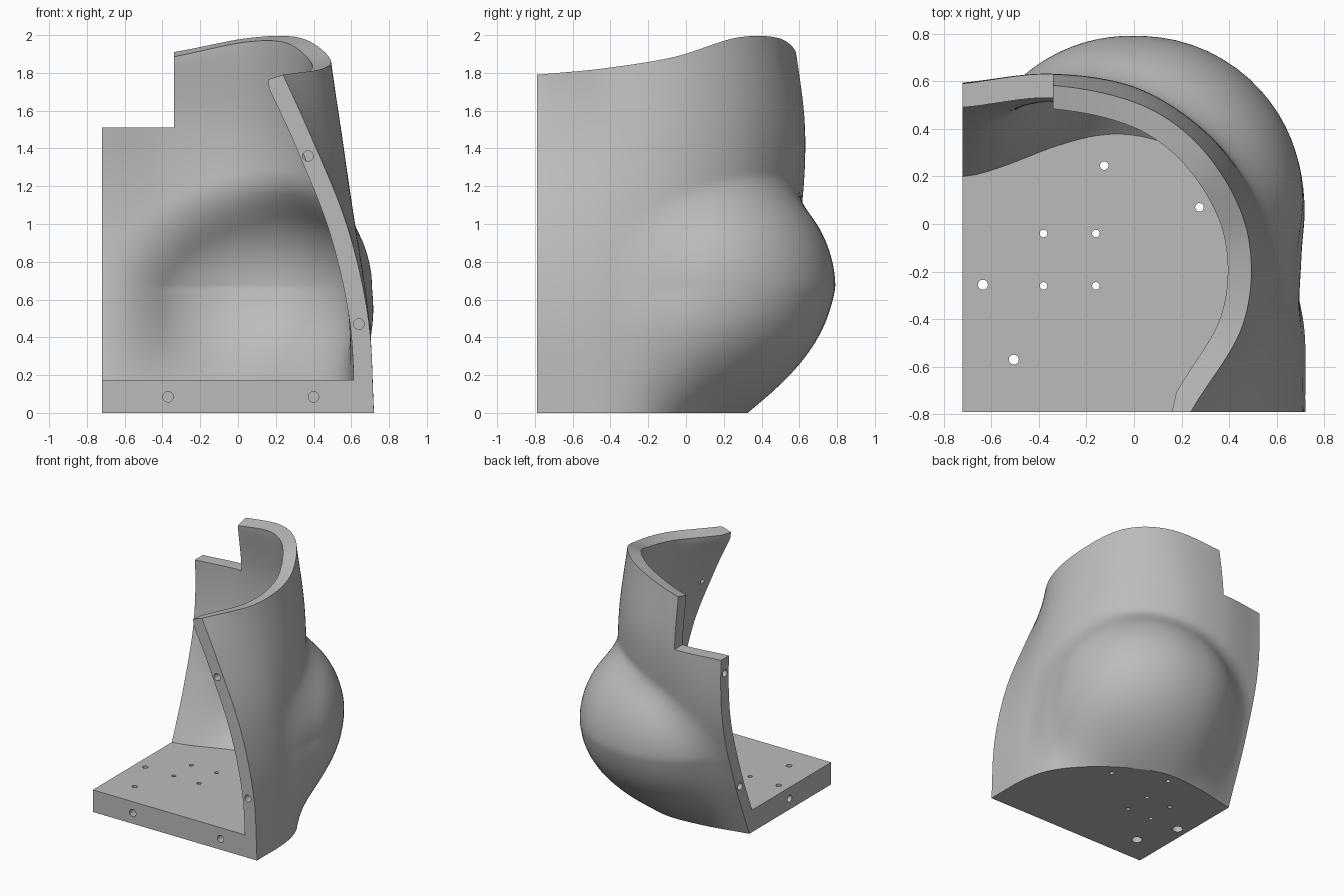
import bpy, bmesh, math
from mathutils import Vector, Matrix

cube = bpy.data.objects.get("Cube")
if cube:
    bpy.data.objects.remove(cube, do_unlink=True)

grey = bpy.data.materials.new("plain grey")
grey.use_nodes = True
grey.diffuse_color = (0.5, 0.5, 0.5, 1)
grey.node_tree.nodes["Principled BSDF"].inputs["Base Color"].default_value = (0.5, 0.5, 0.5, 1)

LEFT, FRONT, WALL, FLOOR = -0.72, -0.79, 0.1, 0.175
COLS, ROWS = 72, 80
NOTCH_X, NOTCH_Z = -0.34, 1.51
NOTCH_COL, NOTCH_ROW = COLS // 6, 60

# Outer wall outlines, one per half unit of height, from side edge round the back to front edge
SECTIONS = [
    [(LEFT, .235), (NOTCH_X, .31), (0, .31), (.345, .134), (.61, -.13), (.71, -.4), (.72, FRONT)],
    [(LEFT, .43), (NOTCH_X, .49), (0, .44), (.38, .25), (.64, -.1), (.69, -.42), (.69, FRONT)],
    [(LEFT, .57), (NOTCH_X, .6), (.02, .53), (.36, .32), (.57, 0), (.62, -.38), (.575, FRONT)],
    [(LEFT, .59), (NOTCH_X, .63), (.04, .56), (.35, .33), (.52, 0), (.53, -.36), (.37, FRONT)],
    [(LEFT, .53), (NOTCH_X, .57), (.06, .485), (.33, .26), (.47, -.08), (.415, -.47), (.14, FRONT)],
]
RIM = [(0, z) for z in (1.86, 1.91, 1.985, 1.985, 1.885, 1.825, 1.79)]
RIM_DROP = 0.025
BULGE, BULGE_R, BULGE_H = Vector((.02, .1, .66)), 0.69, 0.66


def spline(points, t):
    """Smooth curve through evenly spaced points, t from 0 to 1."""
    p = [Vector(q) for q in points]
    p = [2 * p[0] - p[1]] + p + [2 * p[-1] - p[-2]]
    s = t * (len(p) - 3)
    i = min(int(s), len(p) - 4)
    f = s - i
    a, b, c, d = p[i:i + 4]
    return b + f / 2 * ((c - a) + f * ((2 * a - 5 * b + 4 * c - d) + f * (3 * (b - c) + d - a)))


def smooth_max(a, b, k=0.12):
    h = max(k - abs(a - b), 0) / k
    return max(a, b) + h * h * k / 4


def body_point(u, z):
    return spline([spline(s, u) for s in SECTIONS], z / 2)


def wall_point(u, v):
    """Point on the outer wall: round bulge above its middle, easing into the base outline below."""
    split = NOTCH_ROW / ROWS
    if v <= split:
        z = NOTCH_Z * v / split
    else:
        z = NOTCH_Z + (spline(RIM, u).y - NOTCH_Z) * (v - split) / (1 - split)
    flat = body_point(u, z)
    upper = max(z, BULGE.z)
    ray = (body_point(u, upper) if z < upper else flat) - BULGE.xy
    way = ray.normalized()
    ring = BULGE_R * math.sqrt(max(0, 1 - ((upper - BULGE.z) / BULGE_H) ** 2))
    ring *= 1 + 0.05 * max(0, -way.x)
    swell = smooth_max(ray.length, ring) - ray.length
    flat = flat + way * swell * (1 - (1 - min(z / BULGE.z, 1)) ** 2.4)
    return Vector((flat.x, flat.y, z))


def inner_point(r, c):
    """Wall point moved inward by the wall thickness, kept on the cut planes."""
    u, v, e = c / COLS, r / ROWS, 0.004
    p = outer[r][c]
    du = wall_point(min(u + e, 1), v) - wall_point(max(u - e, 0), v)
    dv = wall_point(u, min(v + e, 1)) - wall_point(u, max(v - e, 0))
    q = p + du.cross(dv).normalized() * WALL
    if c in (0, COLS):
        q.x, q.y = (LEFT, q.y) if c == 0 else (q.x, FRONT)
    if c == NOTCH_COL and r >= NOTCH_ROW:
        q.x = NOTCH_X
    if r in (0, ROWS) or (r == NOTCH_ROW and c <= NOTCH_COL):
        q.z = p.z
    q.z -= RIM_DROP * max(0, r - NOTCH_ROW) / (ROWS - NOTCH_ROW)
    return Vector((max(q.x, LEFT), max(q.y, FRONT), q.z))


def add_object(name, bm):
    bmesh.ops.recalc_face_normals(bm, faces=bm.faces)
    mesh = bpy.data.meshes.new(name)
    bm.to_mesh(mesh)
    bm.free()
    mesh.materials.append(grey)
    obj = bpy.data.objects.new(name, mesh)
    bpy.context.collection.objects.link(obj)
    return obj


# Curved wall: two skins without the notched corner, joined along every open edge
outer = [[wall_point(c / COLS, r / ROWS) for c in range(COLS + 1)] for r in range(ROWS + 1)]
inner = [[inner_point(r, c) for c in range(COLS + 1)] for r in range(ROWS + 1)]
bm = bmesh.new()
skins = [[[bm.verts.new(p) for p in row] for row in skin] for skin in (outer, inner)]
for g in skins:
    for r in range(ROWS):
        for c in range(COLS):
            if c >= NOTCH_COL or r < NOTCH_ROW:
                bm.faces.new((g[r][c], g[r][c + 1], g[r + 1][c + 1], g[r + 1][c]))
partner = {a: b for ra, rb in zip(*skins) for a, b in zip(ra, rb)}
for edge in [e for e in bm.edges if e.is_boundary and e.verts[0] in partner]:
    a, b = edge.verts
    bm.faces.new((a, b, partner[b], partner[a]))
for vert in [v for v in bm.verts if not v.link_faces]:
    bm.verts.remove(vert)
wall = add_object("curved_wall", bm)

# Floor plate, reaching halfway into the wall
bm = bmesh.new()
level = round(FLOOR / NOTCH_Z * NOTCH_ROW)
loops = []
for z, r in ((0, 0), (FLOOR, level)):
    outline = [(p + q) / 2 for p, q in zip(outer[r], inner[r])][::3]
    outline.append(Vector((LEFT, FRONT, 0)))
    loops.append([bm.verts.new((p.x, p.y, z)) for p in outline])
low, high = loops
bm.faces.new(low)
bm.faces.new(high)
for i in range(len(low)):
    j = (i + 1) % len(low)
    bm.faces.new((low[i], low[j], high[j], high[i]))
plate = add_object("floor_plate", bm)

# Drilled holes
bm = bmesh.new()


def drill(place, axis, radius, depth):
    turn = Vector(axis).to_track_quat('Z', 'Y').to_matrix().to_4x4()
    bmesh.ops.create_cone(bm, cap_ends=True, segments=20, radius1=radius, radius2=radius,
                          depth=depth * 2, matrix=Matrix.Translation(place) @ turn)


for x in (-.38, -.16):
    for y in (-.26, -.04):
        drill((x, y, 0), (0, 0, 1), .016, .4)
for x, y in ((-.125, .245), (.275, .07)):
    drill((x, y, 0), (0, 0, 1), .018, .25)
for x, y in ((-.635, -.255), (-.505, -.57)):
    drill((x, y, 0), (0, 0, 1), .021, .4)
    drill((x, y, 0), (0, 0, 1), .04, .08)
for x, z in ((-.37, .085), (.4, .085), (.64, .47), (.37, 1.36)):
    drill((x, FRONT, z), (0, 1, 0), .028, .1)
for y, z in ((-.27, .085), (.35, .42), (.54, 1.39)):
    drill((LEFT, y, z), (1, 0, 0), .028, .07)
cutter = add_object("hole_cutter", bm)
cutter.hide_render = True

for obj, solver in ((wall, 'MANIFOLD'), (plate, 'EXACT')):
    cut = obj.modifiers.new("holes", 'BOOLEAN')
    cut.operation = 'DIFFERENCE'
    cut.solver = solver
    cut.use_self = True
    cut.object = cutter
    graph = bpy.context.evaluated_depsgraph_get()
    cut_mesh = bpy.data.meshes.new_from_object(obj.evaluated_get(graph))
    obj.modifiers.clear()
    obj.data = cut_mesh
bpy.data.objects.remove(cutter, do_unlink=True)

# Smooth skin with crisp cut edges
for obj in (wall, plate):
    bpy.ops.object.select_all(action='DESELECT')
    obj.select_set(True)
    bpy.context.view_layer.objects.active = obj
    bpy.ops.object.shade_smooth_by_angle(angle=math.radians(30))
